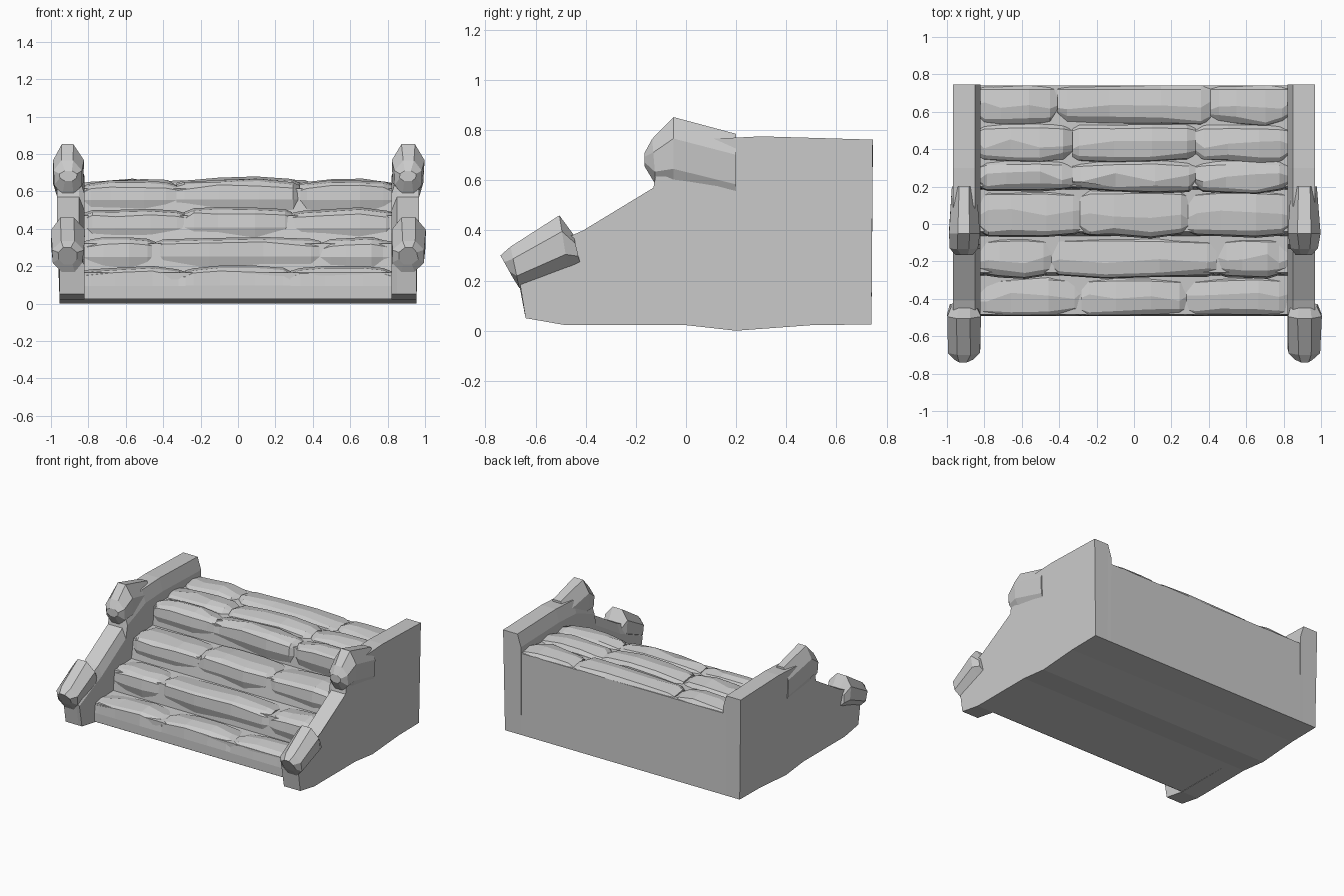
import bpy, bmesh, math, random

if "Cube" in bpy.data.objects:
    bpy.data.objects.remove(bpy.data.objects["Cube"])

random.seed(7)


def loft(name, rings):
    """Skin a list of equal-length point rings and cap both ends."""
    bm = bmesh.new()
    vs = [[bm.verts.new(p) for p in r] for r in rings]
    n = len(rings[0])
    for a, b in zip(vs, vs[1:]):
        for i in range(n):
            j = (i + 1) % n
            bm.faces.new((a[i], a[j], b[j], b[i]))
    bm.faces.new(vs[0])
    bm.faces.new(vs[-1])
    bmesh.ops.recalc_face_normals(bm, faces=bm.faces)
    me = bpy.data.meshes.new(name)
    bm.to_mesh(me)
    bm.free()
    ob = bpy.data.objects.new(name, me)
    bpy.context.collection.objects.link(ob)
    return ob


def jit(a):
    return random.uniform(-a, a)


# Stepped core, sagging slightly under the middle
core = [(-.485, .025), (-.485, .165), (-.275, .175), (-.26, .32), (-.065, .33),
        (-.04, .47), (.185, .48), (.2, .615), (.74, .625), (.74, .025),
        (.5, .022), (.2, 0), (0, .022)]
loft("stair_core", [[(x, y, z) for y, z in core] for x in (-.87, .87)])


# Rough-hewn tread stone: chipped cross-section swept along x, fuller mid-length
def stone(name, x0, x1, y0, y1, z0, z1, flat_front=False, flat_back=False):
    w = x1 - x0
    stations = [(x0, .025), (x0 + .05, .008), (x0 + .33 * w, 0),
                (x0 + .66 * w, -.004), (x1 - .05, .008), (x1, .025)]
    rings = []
    for k, (x, d) in enumerate(stations):
        f = -.003 if flat_front else d + jit(.008)
        b = 0 if flat_back else d * .5 + jit(.005)
        c = .02 + jit(.008)
        top = z1 - d + jit(.006)
        xs = x + (jit(.015) if 0 < k < 5 else 0)
        rings.append([(xs, y0 + f + (0 if flat_front else .02), z0),
                      (xs, y0 + f, z0 + .4 * (z1 - z0)),
                      (xs, y0 + f + c * .4, top - c - .008),
                      (xs, y0 + f + c * 1.6, top - .008),
                      (xs, .5 * (y0 + y1) + jit(.03), top + .004),
                      (xs, y1 - b - .02, top - .01),
                      (xs, y1 - b, top - c - .015),
                      (xs, y1 - b, z0)])
    loft(name, rings)


# Courses: front, back, underside, top, left joint, right joint
courses = [(-.49, -.285, .03, .192, -.28, .28),
           (-.285, -.075, .185, .345, -.44, .44),
           (-.07, .18, .34, .502, -.29, .29),
           (.17, .335, .49, .652, -.33, .33),
           (.33, .53, .56, .66, -.33, .33),
           (.53, .74, .56, .658, -.41, .41)]
for r, (y0, y1, z0, z1, ja, jb) in enumerate(courses):
    for s, (a, b) in enumerate([(-.84, ja), (ja, jb), (jb, .84)]):
        stone(f"tread_stone_{r + 1}_{s + 1}", a, b, y0, y1, z0,
              z1 + (.006 if s == 1 else 0), r == 0, r == 5)

# Side wall profile; the third value lowers the inner edge to form a sloped lip
wall = [(.74, .025, 0), (.745, .762, .09), (.3, .775, .09), (.1, .765, .09),
        (-.11, .68, .09), (-.13, .57, .07), (-.41, .40, .07), (-.5, .36, .07),
        (-.67, .24, .03), (-.64, .05, 0), (-.48, .022, 0), (0, .022, 0),
        (.2, 0, 0), (.5, .022, 0)]

# Carved end stones: top y, top z, bottom y, bottom z, half width
lower_knob = [(-.74, .30, -.69, .21, .05), (-.70, .335, -.665, .17, .082),
              (-.505, .46, -.47, .24, .09), (-.45, .385, -.42, .26, .07)]
upper_knob = [(-.165, .71, -.165, .655, .045), (-.135, .765, -.12, .58, .075),
              (-.05, .852, -.05, .56, .083), (.2, .785, .2, .5, .066)]


def knob(name, side, specs):
    rings = []
    for k, (yt, zt, yb, zb, hw) in enumerate(specs):
        ring = []
        for i in range(8):
            a = math.tau * (i + .5) / 8
            t = .5 + .5 * math.sin(a) / math.sin(math.radians(67.5))
            dx = hw * math.cos(a) / math.cos(math.radians(22.5))
            ring.append((side * (.91 + dx + jit(.005)),
                         yb + (yt - yb) * t, zb + (zt - zb) * t))
        rings.append(ring)
    loft(name, rings)


for side, tag in ((-1, "left"), (1, "right")):
    loft(f"side_wall_{tag}",
         [[(side * (.955 + .012 * (z > .3)), y, z) for y, z, d in wall],
          [(side * .85, y, z) for y, z, d in wall],
          [(side * .822, y, z - d) for y, z, d in wall]])
    knob(f"lower_end_stone_{tag}", side, lower_knob)
    knob(f"upper_end_stone_{tag}", side, upper_knob)
